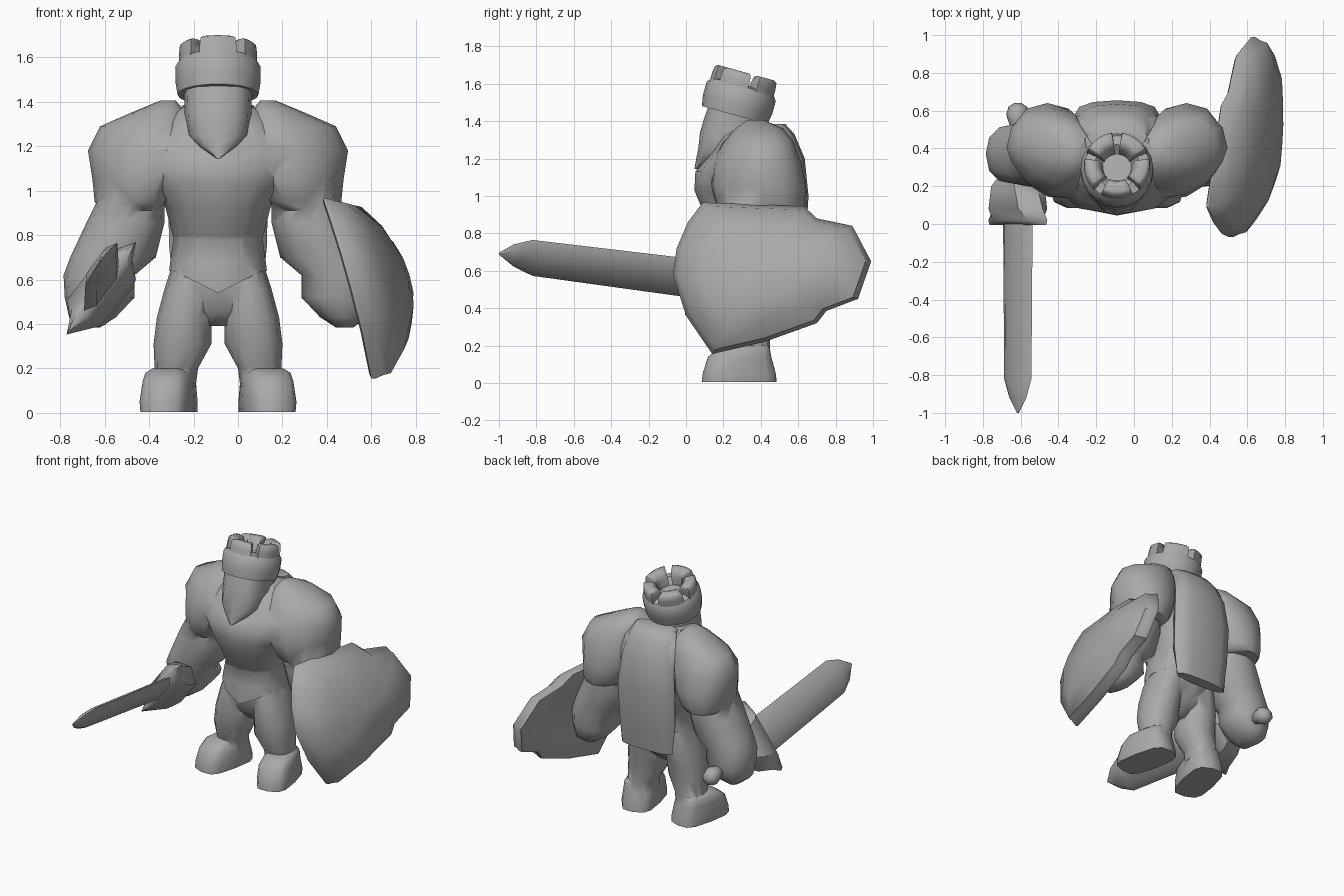
import bpy, math
from mathutils import Matrix, Vector

if "Cube" in bpy.data.objects:
    bpy.data.objects.remove(bpy.data.objects["Cube"])

CX = -0.09  # body centre line
grey = bpy.data.materials.new("stone_grey")
grey.diffuse_color = (0.4, 0.4, 0.4, 1)
grey.use_nodes = True
grey.node_tree.nodes["Principled BSDF"].inputs["Base Color"].default_value = grey.diffuse_color


def add_object(name, me, angle):
    me.shade_smooth()
    me.set_sharp_from_angle(angle=math.radians(angle))
    ob = bpy.data.objects.new(name, me)
    bpy.context.collection.objects.link(ob)
    return ob


def skin(name, rings, angle=40):
    """Skin a stack of equal-sized point rings and cap both ends."""
    n = len(rings[0])
    faces = [(r * n + i, r * n + (i + 1) % n, (r + 1) * n + (i + 1) % n, (r + 1) * n + i)
             for r in range(len(rings) - 1) for i in range(n)]
    last = (len(rings) - 1) * n
    faces += [tuple(reversed(range(n))), tuple(range(last, last + n))]
    me = bpy.data.meshes.new(name)
    me.from_pydata([tuple(p) for ring in rings for p in ring], [], faces)
    me.validate()
    me.materials.append(grey)
    return add_object(name, me, angle)


def fuse(name, parts, angle):
    """Weld overlapping parts into one closed skin."""
    for p in parts[1:]:
        mod = parts[0].modifiers.new("weld_" + p.name, 'BOOLEAN')
        mod.operation, mod.solver, mod.object = 'UNION', 'EXACT', p
    bpy.context.view_layer.update()
    graph = bpy.context.evaluated_depsgraph_get()
    me = bpy.data.meshes.new_from_object(parts[0].evaluated_get(graph))
    xs = [v.co.x for v in me.vertices] or [0]
    if max(xs) - min(xs) < 1.2:  # keep loose parts if welding fails
        parts[0].modifiers.clear()
        return
    for p in parts:
        bpy.data.objects.remove(p)
    add_object(name, me, angle)


def oval(z, x0, x1, y0, y1, n=12, power=0.85):
    """Slightly squared oval filling the given x and y span."""
    pts = []
    for i in range(n):
        a = 2 * math.pi * i / n
        c, s = math.cos(a), math.sin(a)
        c, s = (math.copysign(abs(v) ** power, v) for v in (c, s))
        pts.append(Vector(((x0 + x1 + (x1 - x0) * c) / 2, (y0 + y1 + (y1 - y0) * s) / 2, z)))
    return pts


def body(name, rows, angle=60, **kw):
    """Centred part from rows of (z, half width, front, back)."""
    return skin(name, [oval(z, CX - w, CX + w, a, b, **kw) for z, w, a, b in rows], angle)


def pair(name, rows, angle=60, warp=None, **kw):
    """Right-side part from rows of (z, x0, x1, y0, y1) and its mirror copy."""
    rings = [oval(*r, **kw) for r in rows]
    if warp:
        rings = [[warp(p) for p in r] for r in rings]
    mirrored = [[Vector((2 * CX - p.x, p.y, p.z)) for p in reversed(r)] for r in rings]
    return [skin("right_" + name, rings, angle), skin("left_" + name, mirrored, angle)]


# torso
hips = body("hips", [(0.39, 0.05, 0.27, 0.38), (0.46, 0.14, 0.21, 0.46), (0.58, 0.2, 0.17, 0.52), (0.7, 0.19, 0.18, 0.5)])
skirt = body("skirt", [(0.6, 0.22, 0.14, 0.54), (0.68, 0.215, 0.14, 0.54), (0.79, 0.2, 0.16, 0.54)])
for v in skirt.data.vertices[:12]:
    v.co.z = 0.64 - 0.1 * max(0, 1 - abs(v.co.x - CX) / 0.2)
chest = body("chest", [(0.76, 0.19, 0.17, 0.54), (0.8, 0.205, 0.14, 0.57), (0.92, 0.235, 0.09, 0.59),
                       (1.03, 0.3, 0.045, 0.61), (1.13, 0.36, 0.05, 0.61), (1.2, 0.37, 0.105, 0.6),
                       (1.3, 0.3, 0.17, 0.58), (1.375, 0.17, 0.23, 0.52)])
cape = body("back_cape", [(0.55, 0.2, 0.53, 0.61), (0.75, 0.22, 0.49, 0.64), (1.0, 0.225, 0.5, 0.655),
                          (1.2, 0.2, 0.48, 0.635), (1.33, 0.18, 0.42, 0.58), (1.385, 0.16, 0.4, 0.53)])


# limbs
def sweep_back(p):
    """Push the outer front of the shoulder backwards."""
    return Vector((p.x, p.y + 0.35 * (p.x - 0.25) * min(1, max(0, (0.42 - p.y) / 0.15)), p.z))


shoulders = pair("shoulder", [(0.91, 0.17, 0.44, 0.18, 0.62), (0.95, 0.13, 0.465, 0.15, 0.635),
                              (1.05, 0.08, 0.475, 0.135, 0.64), (1.18, 0.04, 0.495, 0.15, 0.615),
                              (1.29, 0.04, 0.44, 0.22, 0.575), (1.36, 0.06, 0.28, 0.29, 0.52),
                              (1.405, 0.1, 0.17, 0.345, 0.42)], warp=sweep_back)
arms = pair("arm", [(0.385, 0.44, 0.52, 0.3, 0.44), (0.43, 0.37, 0.58, 0.25, 0.5), (0.52, 0.285, 0.6, 0.22, 0.53),
                    (0.62, 0.285, 0.605, 0.21, 0.53), (0.7, 0.19, 0.575, 0.2, 0.54),
                    (0.86, 0.15, 0.5, 0.19, 0.55), (1.0, 0.15, 0.43, 0.2, 0.55)])
legs = pair("leg", [(0.12, 0.01, 0.19, 0.23, 0.45), (0.2, 0.0, 0.195, 0.23, 0.45), (0.31, -0.06, 0.2, 0.19, 0.45),
                    (0.43, -0.06, 0.185, 0.18, 0.48), (0.56, -0.07, 0.15, 0.18, 0.5), (0.67, -0.06, 0.115, 0.2, 0.5)])
pivot = Vector((0.13, 0.32, 0))
swing = Matrix.Translation(pivot) @ Matrix.Rotation(math.radians(12), 4, 'Z') @ Matrix.Translation(-pivot)
boots = pair("boot", [(0.005, 0.012, 0.235, 0.08, 0.49), (0.05, 0.01, 0.24, 0.085, 0.485),
                      (0.14, 0.015, 0.23, 0.115, 0.46), (0.18, 0.03, 0.225, 0.17, 0.45),
                      (0.2, 0.05, 0.2, 0.23, 0.44)], warp=lambda p: swing @ p, power=0.6)

# head: pointed face below a tilted battlement crown
face = body("face", [(1.145, 0.008, 0.045, 0.1), (1.2, 0.09, 0.055, 0.25), (1.25, 0.14, 0.065, 0.36),
                     (1.34, 0.15, 0.075, 0.42), (1.41, 0.152, 0.095, 0.42), (1.48, 0.155, 0.12, 0.4)], power=0.75)
fuse("body", [chest, cape, skirt, hips, face] + shoulders + arms + legs + boots, 55)
tilt = Matrix.Translation((CX, 0.26, 1.432)) @ Matrix.Rotation(-0.27, 4, 'X')


def disc(z, r, n=20):
    return [tilt @ p for p in oval(z, -r, r, -r, r, n, 1)]


skin("crown_band", [disc(0, 0.165), disc(0.0, 0.182), disc(0.06, 0.192), disc(0.13, 0.192), disc(0.16, 0.172),
                    disc(0.17, 0.12), disc(0.13, 0.08)], 35)
for k in range(5):
    mid = -math.pi / 2 + k * 2 * math.pi / 5
    rings = []
    for z, r0, r1, s in ((0.14, 0.075, 0.177, 1), (0.19, 0.085, 0.176, 1), (0.225, 0.1, 0.172, 0.97),
                         (0.235, 0.12, 0.155, 0.85)):
        arc = [mid + s * math.radians(d) for d in (-28, -14, 0, 14, 28)]
        ring = [(r1, a) for a in arc] + [(r0, a) for a in reversed(arc)]
        rings.append([tilt @ Vector((r * math.cos(a), r * math.sin(a), z)) for r, a in ring])
    skin("crown_merlon_%d" % (k + 1), rings, 60)

# sword: broad side runs diagonally, stations go from the hilt towards the tip
wide, thin = Vector((0.6, 0, 0.8)), Vector((0.8, 0, -0.6))


def sword_part(name, stations, shape, angle=35):
    rings = []
    for y, w, t in stations:
        c = Vector((-0.615, y, 0.57 - 0.128 * (y + 0.05)))
        rings.append([c + wide * w * u + thin * t * v for u, v in shape])
    skin(name, rings, angle)


blade = [(1, 0), (0.6, 1), (-0.6, 1), (-1, 0), (-0.6, -1), (0.6, -1)]
rod = [(math.cos(i * math.pi / 4), math.sin(i * math.pi / 4)) for i in range(8)]
sword_part("sword_blade", [(0.0, 0.13, 0.03), (-0.82, 0.12, 0.028), (-0.92, 0.075, 0.022), (-1.0, 0.006, 0.004)], blade)
sword_part("sword_guard", [(0.25, 0.11, 0.08), (0.2, 0.17, 0.1), (0.08, 0.22, 0.095), (0.02, 0.26, 0.05),
                           (-0.005, 0.25, 0.025)], blade, 50)
sword_part("sword_pommel", [(0.64, 0.02, 0.02), (0.62, 0.05, 0.05), (0.58, 0.062, 0.062), (0.54, 0.05, 0.05),
                            (0.5, 0.035, 0.035)], rod, 60)

# shield: side outline as (y, z), curved in height and domed outwards
outline = [(-0.07, 0.58), (-0.05, 0.72), (0.01, 0.86), (0.09, 0.965), (0.35, 0.955), (0.63, 0.945), (0.7, 0.88),
           (0.89, 0.84), (0.99, 0.65), (0.92, 0.45), (0.75, 0.385), (0.7, 0.32), (0.42, 0.22), (0.14, 0.155),
           (0.0, 0.36)]
rings = []
for scale, lift in ((0.05, 0.02), (0.6, 0.01), (0.95, -0.01), (1, 0.0), (1, 0.02), (0.965, 0.055), (0.945, 0.088),
                    (0.7, 0.15), (0.4, 0.187), (0.05, 0.2)):
    ring = []
    for y, z in outline:
        y, z = 0.42 + (y - 0.42) * scale, 0.6 + (z - 0.6) * scale
        dz = z - 0.58
        ring.append(Vector((0.525 + 0.13 * (y - 0.1) - 0.27 * dz - 0.25 * dz * dz + lift, y, z)))
    rings.append(list(reversed(ring)))
skin("shield", rings, 45)
